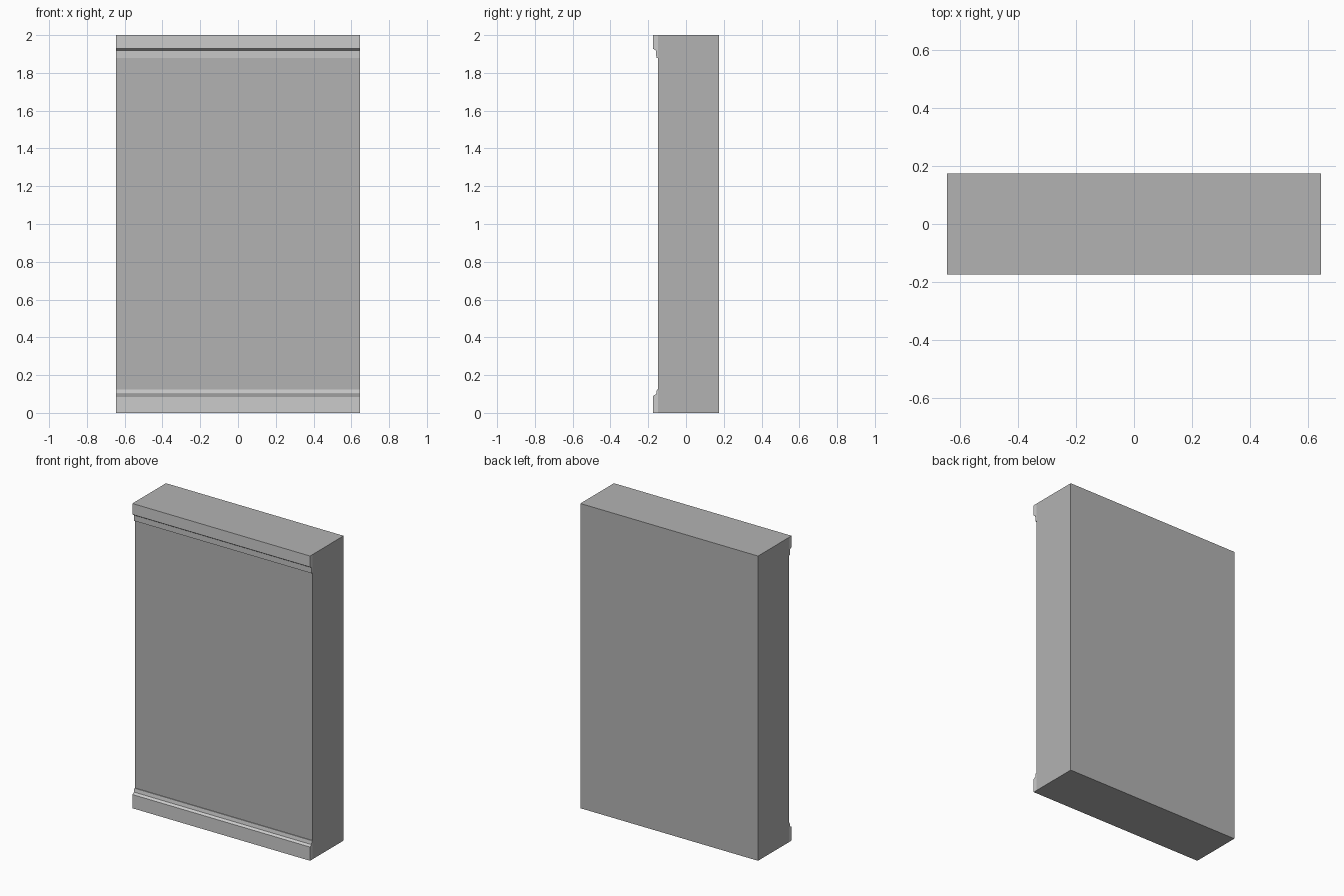
import bpy, bmesh

if "Cube" in bpy.data.objects:
    bpy.data.objects.remove(bpy.data.objects["Cube"])

W = 0.645              # half width
FRONT, BACK = -0.149, 0.174
LIP = -0.174

dark = bpy.data.materials.new("wall_grey")
dark.diffuse_color = (0.45, 0.45, 0.45, 1)
dark.use_nodes = True
dark.node_tree.nodes["Principled BSDF"].inputs["Base Color"].default_value = dark.diffuse_color
light = bpy.data.materials.new("trim_grey")
light.diffuse_color = (0.8, 0.8, 0.8, 1)
light.use_nodes = True
light.node_tree.nodes["Principled BSDF"].inputs["Base Color"].default_value = light.diffuse_color


def extrude_profile(name, pts, mats, skip_back=False):
    """Extrude a (y, z) profile across the full width."""
    bm = bmesh.new()
    rows = [[bm.verts.new((x, y, z)) for y, z in pts] for x in (-W, W)]
    n = len(pts)
    bm.faces.new(rows[0])
    bm.faces.new(rows[1][::-1])
    for i in range(n):
        j = (i + 1) % n
        bm.faces.new((rows[0][i], rows[1][i], rows[1][j], rows[0][j]))
    bmesh.ops.recalc_face_normals(bm, faces=bm.faces)
    if skip_back:
        # hidden face against the wall; outer ends match the wall colour
        hidden = [f for f in bm.faces if all(abs(v.co.y - FRONT) < 1e-5 for v in f.verts)]
        bmesh.ops.delete(bm, geom=hidden, context='FACES')
        for f in bm.faces:
            zs = [v.co.z for v in f.verts]
            if max(zs) < 1e-5 or min(zs) > 2 - 1e-5:
                f.material_index = 1
    me = bpy.data.meshes.new(name)
    bm.to_mesh(me)
    bm.free()
    for m in mats:
        me.materials.append(m)
    ob = bpy.data.objects.new(name, me)
    bpy.context.collection.objects.link(ob)
    return ob


# Wall slab
extrude_profile("wall_panel", [(FRONT, 0), (BACK, 0), (BACK, 2), (FRONT, 2)], [dark])

# Skirting along the bottom
extrude_profile("bottom_trim",
                [(FRONT, 0), (LIP, 0), (LIP, 0.09), (-0.158, 0.1),
                 (-0.154, 0.124), (FRONT, 0.124)], [light, dark], True)

# Cornice along the top
extrude_profile("top_trim",
                [(FRONT, 2), (LIP, 2), (LIP, 1.928), (-0.159, 1.918),
                 (-0.157, 1.88), (FRONT, 1.88)], [light, dark], True)
